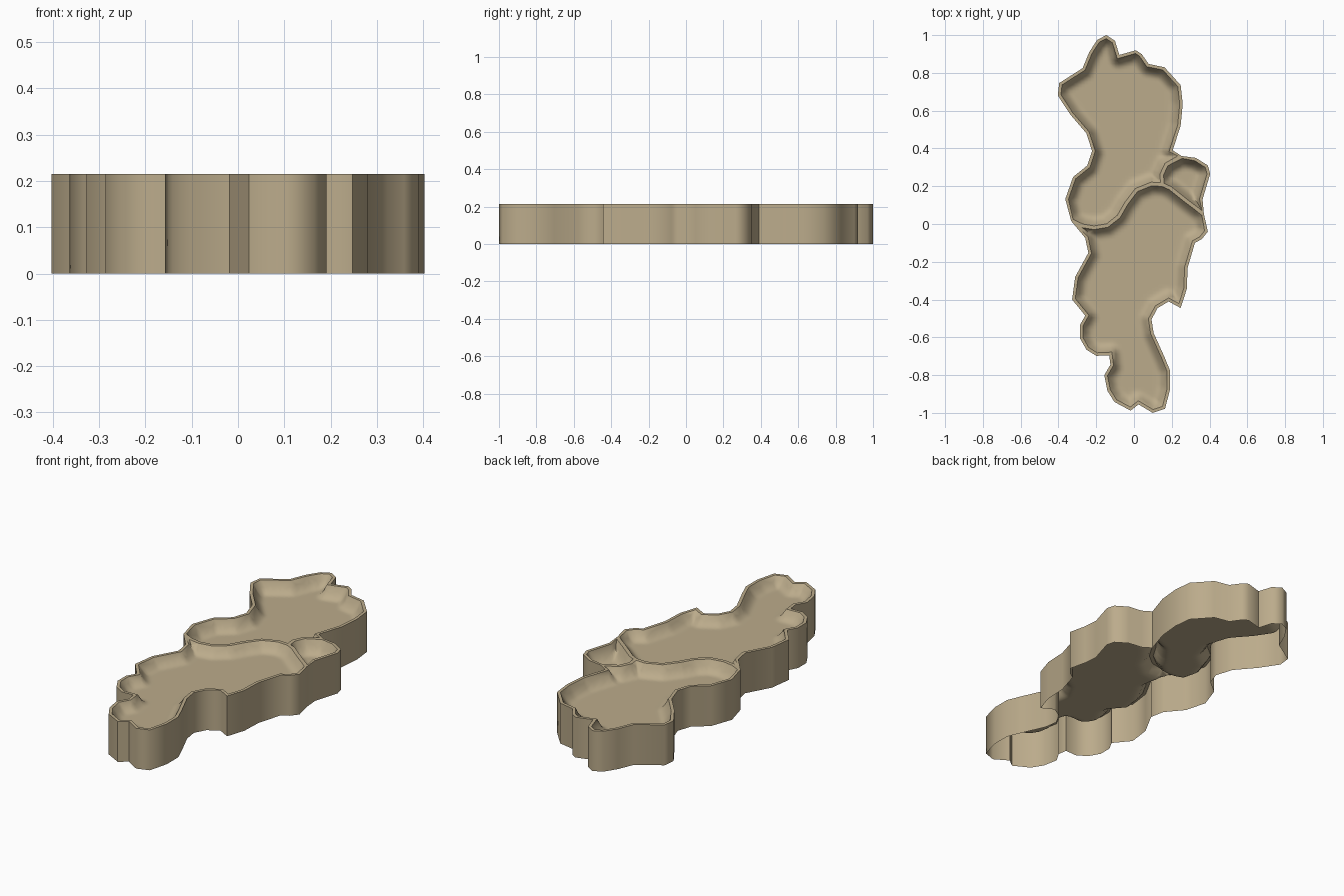
import bpy, math
from mathutils import Vector
from mathutils.geometry import delaunay_2d_cdt

if "Cube" in bpy.data.objects:
    bpy.data.objects.remove(bpy.data.objects["Cube"])

TOP = 0.215      # rim height
RIM = 0.016      # rim width

stone = bpy.data.materials.new("sandy_tan")
stone.diffuse_color = (0.50, 0.41, 0.26, 1)
stone.use_nodes = True
stone.node_tree.nodes["Principled BSDF"].inputs["Base Color"].default_value = stone.diffuse_color


def pts(*flat):
    return [Vector((flat[i] * 1.008, flat[i + 1])) for i in range(0, len(flat), 2)]


# Outline in three clockwise arcs, one for each pool
arc_upper = pts(-.33, .016, -.361, .132, -.32, .249, -.245, .31, -.22, .386, -.25, .48,
                -.335, .58, -.4, .68, -.393, .746, -.27, .825, -.235, .91, -.193, .975,
                -.145, 1, -.1, .97, -.077, .895, .01, .92, .04, .9, .077, .847,
                .16, .83, .245, .735, .256, .635, .245, .52, .203, .39, .25, .36)
arc_small = pts(.25, .36, .325, .35, .388, .31, .4, .265, .36, .13, .367, .053)
arc_lower = pts(.367, .053, .388, -.04, .356, -.08, .32, -.1, .282, -.23, .277, -.345,
                .245, -.445, .182, -.41, .124, -.445, .092, -.505, .103, -.577, .16, -.704,
                .19, -.778, .19, -.873, .163, -.978, .098, -1, .024, -.955, -.018, -.988,
                -.103, -.942, -.14, -.882, -.156, -.8, -.124, -.745, -.13, -.695, -.198, -.698,
                -.25, -.665, -.284, -.605, -.284, -.535, -.256, -.485, -.325, -.4, -.309, -.28,
                -.24, -.153, -.256, -.074, -.33, .016)

# Divider centre lines, all meeting at one junction
junction = pts(.15, .208)
div_main = pts(-.27, -.01, -.21, -.02, -.14, -.008, -.08, .04, -.04, .11, .013, .18, .092, .212)
div_small = pts(.145, .26, .17, .315)
div_lower = pts(.19, .19, .277, .12, .33, .08)

# Each pool: outline arc, divider, depth
pools = {
    "upper": (arc_upper, div_small[::-1] + junction + div_main[::-1], 0.062),
    "small": (arc_small, div_lower[::-1] + junction + div_small, 0.07),
    "lower": (arc_lower, div_main + junction + div_lower, 0.05),
}


def make(name, verts, faces, smooth=40):
    me = bpy.data.meshes.new(name)
    me.from_pydata(verts, [], faces)
    me.materials.append(stone)
    ob = bpy.data.objects.new(name, me)
    bpy.context.collection.objects.link(ob)
    bpy.ops.object.select_all(action='DESELECT')
    ob.select_set(True)
    bpy.context.view_layer.objects.active = ob
    bpy.ops.object.shade_smooth_by_angle(angle=math.radians(smooth))
    return ob


def inset(loop, widths):
    """Mitred inset of a clockwise loop."""
    out, n = [], len(loop)
    for i, p in enumerate(loop):
        d1 = (p - loop[i - 1]).normalized()
        d2 = (loop[(i + 1) % n] - p).normalized()
        n1, n2 = Vector((d1.y, -d1.x)), Vector((d2.y, -d2.x))
        m = (n1 + n2).normalized()
        out.append(p + m * widths[i] / max(m.dot(n1), 0.6))
    return out


def inside(p, loop):
    hit = False
    for i, b in enumerate(loop):
        a = loop[i - 1]
        if (a.y > p.y) != (b.y > p.y) and p.x < (b.x - a.x) * (p.y - a.y) / (b.y - a.y) + a.x:
            hit = not hit
    return hit


def edge_distance(p, loop):
    best = 9
    for i, b in enumerate(loop):
        a = loop[i - 1]
        ab = b - a
        t = min(1, max(0, (p - a).dot(ab) / ab.length_squared))
        best = min(best, (a + ab * t - p).length)
    return best


def strip(n, flip=False):
    faces = [(i, (i + 1) % n, n + (i + 1) % n, n + i) for i in range(n)]
    return [f[::-1] for f in faces] if flip else faces


# Outer wall, open underneath
outline = arc_upper[:-1] + arc_small[:-1] + arc_lower[:-1]
make("outer_wall", [(p.x, p.y, TOP) for p in outline] + [(p.x, p.y, 0) for p in outline],
     strip(len(outline)), 62)

for name, (arc, divider, depth) in pools.items():
    # Flat rim round the pool
    loop = arc + divider
    widths = [RIM] * len(arc) + [RIM * 0.6] * len(divider)
    widths[0] = widths[len(arc) - 1] = RIM * 0.75
    inner = inset(loop, widths)
    make(name + "_rim", [(p.x, p.y, TOP) for p in loop + inner], strip(len(loop), True))

    # Dished basin: grid points filled inside the rim, sunk by distance from the edge
    ring = inner[::-1]
    step, fill = 0.016, []
    for i in range(-27, 28):
        for j in range(-63, 64):
            p = Vector((i * step, j * step))
            if inside(p, ring) and edge_distance(p, ring) > 0.009:
                fill.append(p)
    n = len(ring)
    res = delaunay_2d_cdt(ring + fill, [(i, (i + 1) % n) for i in range(n)], [], 1, 1e-5)
    verts = []
    for p in res[0]:
        t = min(1, edge_distance(p, ring) / 0.055)
        verts.append((p.x, p.y, TOP - depth * (1 - (1 - t) ** 2)))
    make(name + "_basin", verts, res[2], 70)
